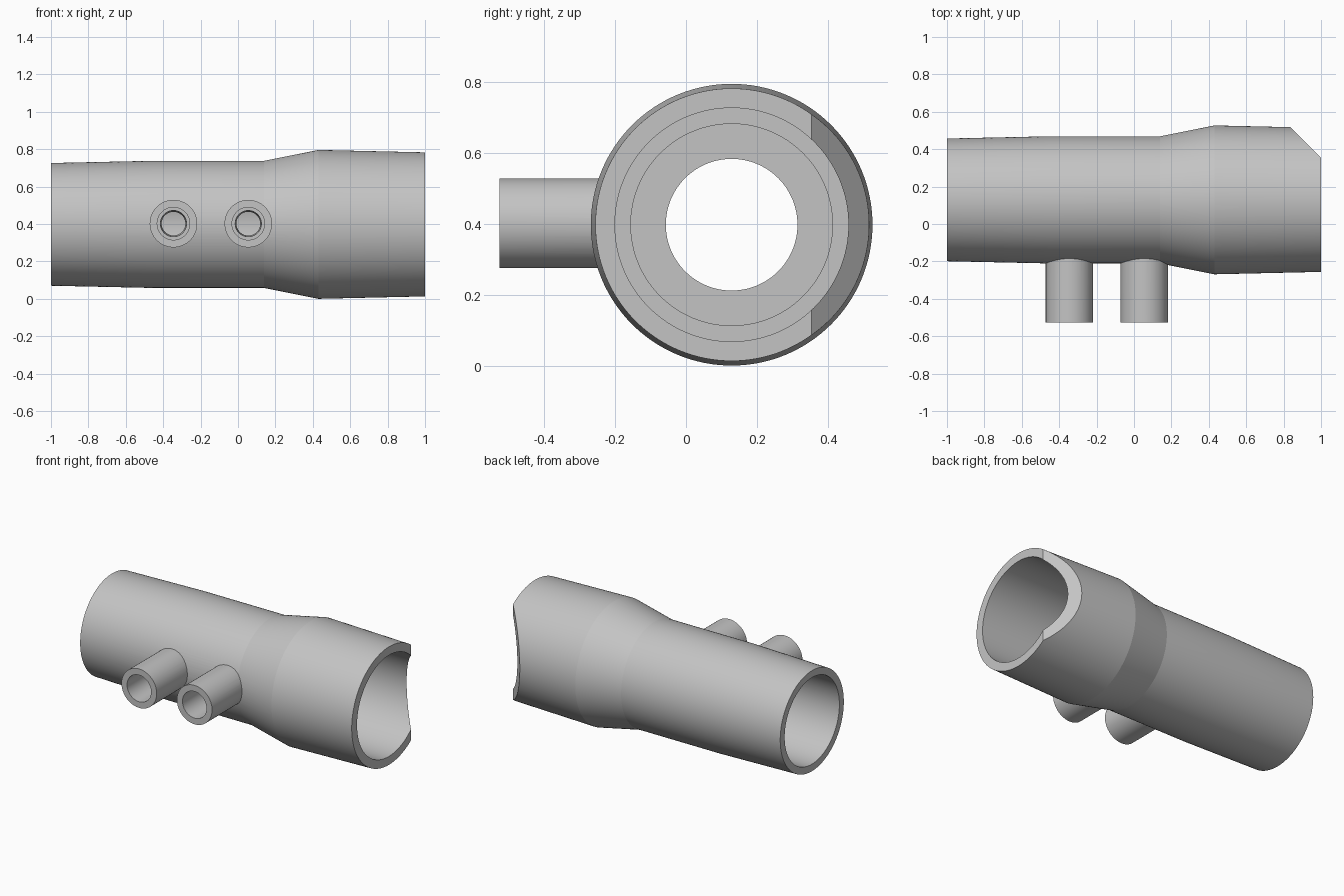
import bpy, bmesh, math
from mathutils import Matrix, Vector

if "Cube" in bpy.data.objects:
    bpy.data.objects.remove(bpy.data.objects["Cube"], do_unlink=True)

AXIS_Y, AXIS_Z = 0.129, 0.398
TAPS = {"left_tap": 0.055, "right_tap": -0.345}

grey = bpy.data.materials.new("grey plastic")
grey.use_nodes = True
colour = (0.55, 0.55, 0.55, 1)
grey.diffuse_color = colour
grey.node_tree.nodes["Principled BSDF"].inputs["Base Color"].default_value = colour


def lathe(name, profile, direction, origin, steps, closed=False):
    """Spin (distance, radius) points about an axis; cap the ends or join them."""
    bm = bmesh.new()
    rings = []
    for d, r in profile:
        rings.append([bm.verts.new((r * math.cos(2 * math.pi * i / steps),
                                    r * math.sin(2 * math.pi * i / steps), d))
                      for i in range(steps)])
    pairs = list(zip(rings, rings[1:]))
    if closed:
        pairs.append((rings[-1], rings[0]))
    else:
        bm.faces.new(rings[0])
        bm.faces.new(rings[-1])
    for a, b in pairs:
        for i in range(steps):
            j = (i + 1) % steps
            bm.faces.new((a[i], a[j], b[j], b[i]))
    turn = Vector(direction).to_track_quat('Z', 'Y').to_matrix().to_4x4()
    bmesh.ops.transform(bm, matrix=Matrix.Translation(origin) @ turn, verts=bm.verts)
    bmesh.ops.recalc_face_normals(bm, faces=bm.faces)
    mesh = bpy.data.meshes.new(name)
    bm.to_mesh(mesh)
    bm.free()
    mesh.materials.append(grey)
    obj = bpy.data.objects.new(name, mesh)
    bpy.context.collection.objects.link(obj)
    return obj


def combine(target, tool, operation):
    """Apply a boolean and discard the tool."""
    tool.hide_render = True
    mod = target.modifiers.new(operation, 'BOOLEAN')
    mod.operation, mod.solver, mod.object = operation, 'EXACT', tool
    bpy.context.view_layer.objects.active = target
    bpy.ops.object.modifier_apply(modifier=mod.name)
    bpy.data.objects.remove(tool, do_unlink=True)


centre = (0, AXIS_Y, AXIS_Z)

# Outer shell of the pipe, flared toward +x
body = lathe("pipe_body", [(-1, 0.328), (-0.45, 0.34), (0.14, 0.34),
                           (0.43, 0.398), (1, 0.385)], (1, 0, 0), centre, 128)

# Two pressure taps on the front
for name, x in TAPS.items():
    tap = lathe(name, [(0.3, 0.127), (0.656, 0.127)], (0, -1, 0),
                (x, AXIS_Y, AXIS_Z + 0.004), 64)
    combine(body, tap, 'UNION')

# Stepped bore from both ends, narrowed by an orifice plate between the taps
bore = lathe("bore_cutter", [(-1.1, 0.282), (-0.17, 0.282), (-0.17, 0.186),
                             (-0.12, 0.186), (-0.12, 0.285), (0.36, 0.285),
                             (0.36, 0.33), (1.1, 0.33)], (1, 0, 0), centre, 128)
combine(body, bore, 'DIFFERENCE')

# Counterbored tap holes
for name, x in TAPS.items():
    hole = lathe(name + "_cutter", [(0.2, 0.06), (0.43, 0.07), (0.43, 0.087),
                                    (0.7, 0.087)], (0, -1, 0),
                 (x, AXIS_Y, AXIS_Z + 0.004), 64)
    combine(body, hole, 'DIFFERENCE')

# Slanted notch across the back of the flared end
bpy.ops.mesh.primitive_cube_add(size=2, location=(1.355 / 2 + 0.7071, 1.355 / 2 + 0.7071, AXIS_Z),
                                rotation=(0, 0, math.pi / 4))
notch = bpy.context.object
notch.name = "notch_cutter"
notch.data.materials.append(grey)
combine(body, notch, 'DIFFERENCE')

# Smooth curved walls, crisp rims and flare edges
bpy.ops.object.select_all(action='DESELECT')
body.select_set(True)
bpy.context.view_layer.objects.active = body
bpy.ops.object.shade_smooth_by_angle(angle=math.radians(8))
